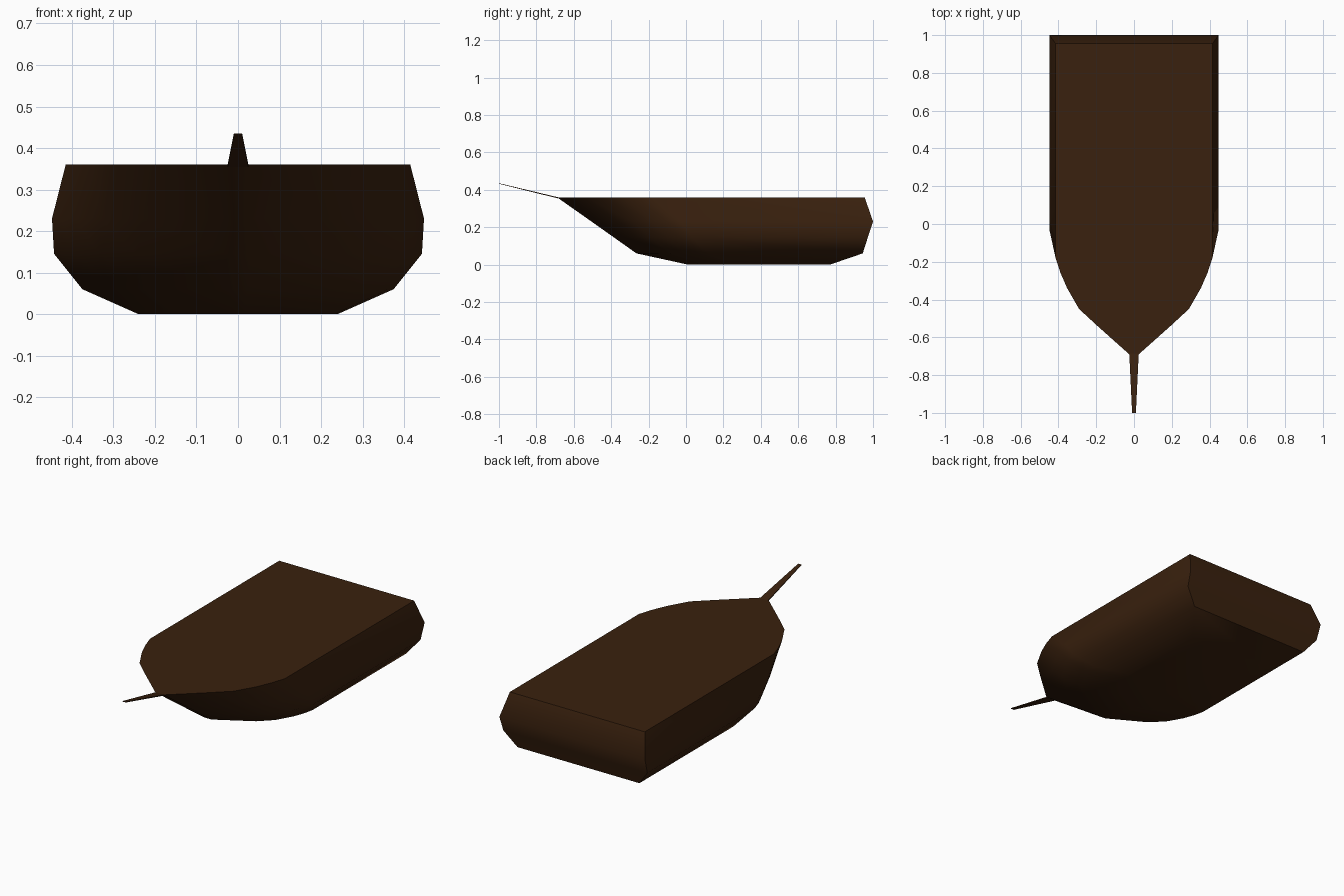
import bpy, bmesh, math

if "Cube" in bpy.data.objects:
    bpy.data.objects.remove(bpy.data.objects["Cube"])

wood = bpy.data.materials.new("dark brown wood")
wood.diffuse_color = (0.042, 0.0152, 0.0044, 1)
wood.use_nodes = True
wood.node_tree.nodes["Principled BSDF"].inputs["Base Color"].default_value = wood.diffuse_color


def finish(bm, name, smooth_angle=None):
    bmesh.ops.recalc_face_normals(bm, faces=bm.faces)
    me = bpy.data.meshes.new(name)
    bm.to_mesh(me)
    bm.free()
    me.materials.append(wood)
    ob = bpy.data.objects.new(name, me)
    bpy.context.collection.objects.link(ob)
    if smooth_angle:
        bpy.context.view_layer.objects.active = ob
        ob.select_set(True)
        bpy.ops.object.shade_smooth_by_angle(angle=math.radians(smooth_angle))
        ob.select_set(False)
    return ob


# Hull waterlines: height, half width, stern y, bow shoulder y, bow tip y
LEVELS = [(0.0, 0.24, 0.77, 0.25, 0.01),
          (0.06, 0.375, 0.945, 0.12, -0.265),
          (0.145, 0.443, 0.972, 0.03, -0.385),
          (0.23, 0.448, 1.0, -0.03, -0.505),
          (0.36, 0.415, 0.955, -0.18, -0.69)]
# Bow outline: fraction from shoulder to tip, fraction of half width
BOW = [(0, 1), (0.15, 0.94), (0.31, 0.855), (0.53, 0.70), (0.71, 0.46), (1, 0.06)]


def waterline(z, w, stern, shoulder, tip):
    half = [(w, stern)]
    for t, f in BOW:
        # lower waterlines have a rounder bow than the deck
        rounded = max(math.sqrt(1 - t * t), 0.06)
        k = 0.6 * (1 - z / 0.36)
        half.append((w * (f + (rounded - f) * k), shoulder + (tip - shoulder) * t))
    full = half + [(-x, y) for x, y in reversed(half)]
    return [(x, y, z) for x, y in full]


# Hull sides joined between waterlines, closed with a flat bottom and deck
bm = bmesh.new()
rings = [[bm.verts.new(p) for p in waterline(*lv)] for lv in LEVELS]
for a, b in zip(rings, rings[1:]):
    for i in range(len(a)):
        j = (i + 1) % len(a)
        bm.faces.new((a[i], a[j], b[j], b[i]))
bm.faces.new(rings[0][::-1])
bm.faces.new(rings[-1])
finish(bm, "hull", 50)

# Bowsprit: thin tapered blade rising forward from the bow
bm = bmesh.new()
ends = []
for y, z, w, h in ((-0.685, 0.357, 0.025, 0.003), (-1.0, 0.4335, 0.01, 0.0015)):
    ends.append([bm.verts.new((x, y, z + dz))
                 for x, dz in ((-w, -h), (w, -h), (w, h), (-w, h))])
for i in range(4):
    j = (i + 1) % 4
    bm.faces.new((ends[0][i], ends[0][j], ends[1][j], ends[1][i]))
bm.faces.new(ends[0])
bm.faces.new(ends[1])
finish(bm, "bowsprit")
